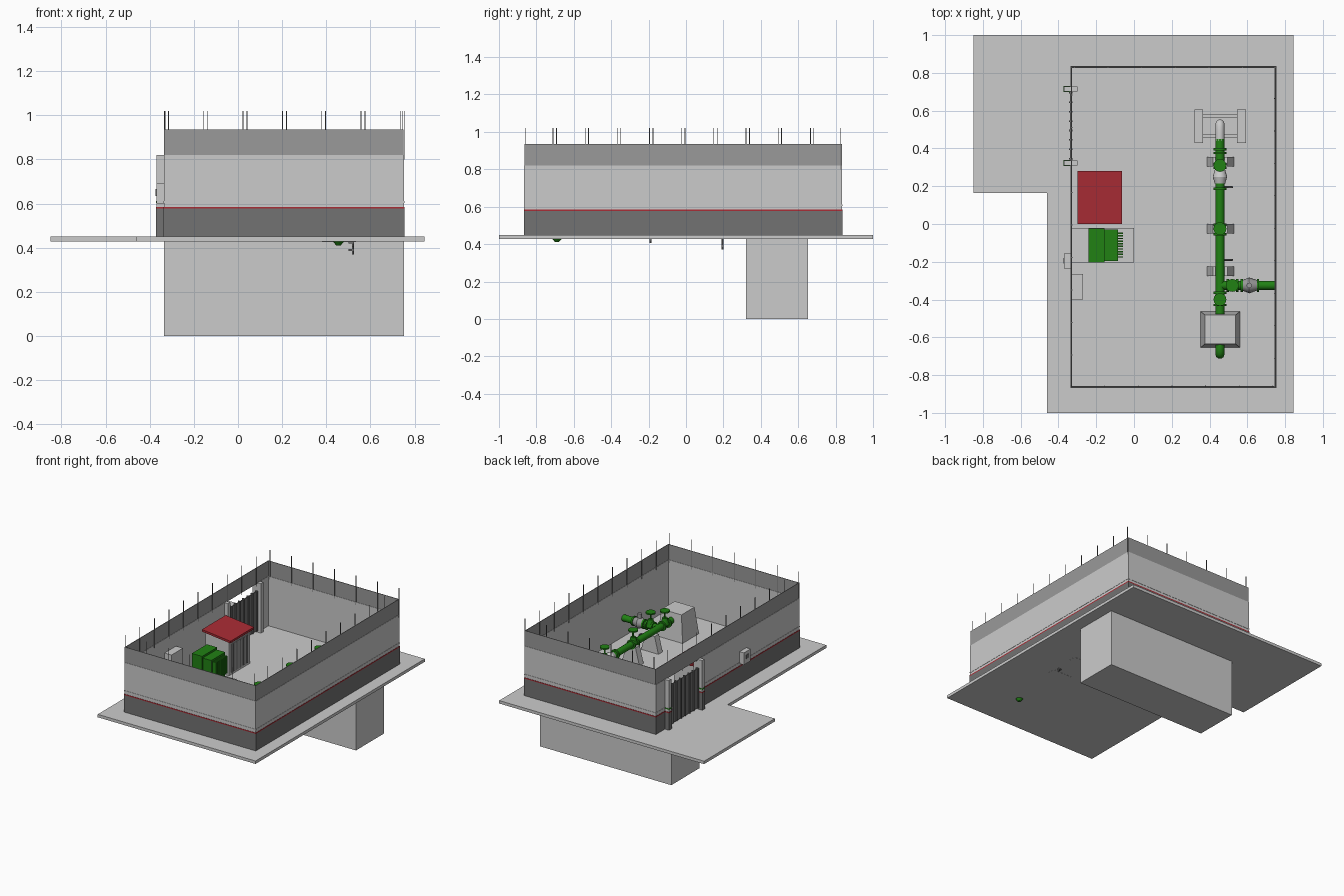
import bpy, bmesh, math
from mathutils import Vector, Matrix

cube = bpy.data.objects.get("Cube")
if cube:
    bpy.data.objects.remove(cube, do_unlink=True)


def material(name, r, g, b):
    m = bpy.data.materials.new(name)
    m.use_nodes = True
    m.diffuse_color = (r, g, b, 1)
    m.node_tree.nodes["Principled BSDF"].inputs["Base Color"].default_value = (r, g, b, 1)
    return m


LIGHT = material("light grey", 0.6, 0.6, 0.6)
MID = material("fence grey", 0.32, 0.32, 0.32)
DARK = material("dark grey", 0.17, 0.17, 0.17)
RED = material("red", 0.4, 0.025, 0.035)
GREEN = material("green", 0.015, 0.22, 0.007)


def finish(name, bm, mat, smooth=False):
    bmesh.ops.recalc_face_normals(bm, faces=bm.faces)
    me = bpy.data.meshes.new(name)
    bm.to_mesh(me)
    bm.free()
    me.materials.append(mat)
    ob = bpy.data.objects.new(name, me)
    bpy.context.collection.objects.link(ob)
    if smooth:
        bpy.ops.object.select_all(action='DESELECT')
        ob.select_set(True)
        bpy.context.view_layer.objects.active = ob
        bpy.ops.object.shade_smooth_by_angle()
    return ob


def add_box(bm, x0, x1, y0, y1, z0, z1):
    mid = Vector((x0 + x1, y0 + y1, z0 + z1)) / 2
    size = Matrix.Diagonal((x1 - x0, y1 - y0, z1 - z0, 1))
    return bmesh.ops.create_cube(bm, size=1, matrix=Matrix.Translation(mid) @ size)["verts"]


def boxes(name, mat, *dims):
    bm = bmesh.new()
    for d in dims:
        add_box(bm, *d)
    return finish(name, bm, mat)


def rods(name, mat, *parts, sides=16):
    """Each part is start, end, start radius, end radius."""
    bm = bmesh.new()
    for a, b, r0, r1 in parts:
        a, b = Vector(a), Vector(b)
        turn = (b - a).to_track_quat('Z', 'Y').to_matrix().to_4x4()
        bmesh.ops.create_cone(bm, cap_ends=True, segments=sides, radius1=r0, radius2=r1,
                              depth=(b - a).length, matrix=Matrix.Translation((a + b) / 2) @ turn)
    return finish(name, bm, mat, True)


def bent_pipe(name, mat, radius, *pts):
    cu = bpy.data.curves.new(name, 'CURVE')
    cu.dimensions = '3D'
    cu.bevel_depth, cu.bevel_resolution, cu.use_fill_caps = radius, 3, True
    sp = cu.splines.new('NURBS')
    sp.points.add(len(pts) - 1)
    for p, co in zip(sp.points, pts):
        p.co = (*co, 1)
    sp.use_endpoint_u, sp.order_u = True, 3
    cu.materials.append(mat)
    ob = bpy.data.objects.new(name, cu)
    bpy.context.collection.objects.link(ob)


# Ground slab and buried tank
F = 0.45
bm = bmesh.new()
outline = [(-0.46, -1), (0.845, -1), (0.845, 1), (-0.85, 1), (-0.85, 0.165), (-0.46, 0.165)]
face = bm.faces.new([bm.verts.new((x, y, 0.428)) for x, y in outline])
up = bmesh.ops.extrude_face_region(bm, geom=[face])["geom"]
bmesh.ops.translate(bm, verts=[v for v in up if isinstance(v, bmesh.types.BMVert)], vec=(0, 0, F - 0.428))
finish("ground_slab", bm, LIGHT)
boxes("buried_tank", LIGHT, (-0.335, 0.752, 0.32, 0.652, 0, 0.43))

# Perimeter walls, with an opening for the gate
X0, X1, Y0, Y1 = -0.335, 0.752, -0.865, 0.835
GATE = (0.32, 0.72)


def ring(name, mat, z0, z1, out, t, gap=True):
    x0, x1, y0, y1 = X0 - out, X1 + out, Y0 - out, Y1 + out
    spans = [(y0, GATE[0]), (GATE[1], y1)] if gap else [(y0, y1)]
    sides = [(x0, x0 + t, a, b, z0, z1) for a, b in spans]
    boxes(name, mat, (x0, x1, y0, y0 + t, z0, z1), (x0, x1, y1 - t, y1, z0, z1),
          (x1 - t, x1, y0, y1, z0, z1), *sides)


ring("wall", LIGHT, F, 0.82, 0, 0.008)
ring("wall_base_band", DARK, F, 0.577, 0.002, 0.003)
ring("wall_red_stripe", RED, 0.577, 0.585, 0.002, 0.003)
ring("wall_trim", LIGHT, 0.603, 0.611, 0.002, 0.003)
ring("upper_fence", MID, 0.815, 0.935, -0.002, 0.004, False)

# Thin fence posts
posts = []
for i in range(7):
    x = X0 + 0.002 + i * 0.178
    posts += [(x, Y0 + 0.008), (x + 0.018, Y1 - 0.008)]
for i in range(1, 10):
    y = Y0 + i * 0.172
    posts += [(X0 + 0.008, y), (X1 - 0.008, y - 0.018)]
boxes("fence_posts", DARK, *[(x - 0.002, x + 0.002, y - 0.002, y + 0.002, 0.8, 1.02) for x, y in posts])

# Gate with ribs and two pillars
for y, label in ((0.323, "front"), (0.715, "back")):
    a, b = y - 0.014, y + 0.014
    boxes("gate_pillar_" + label, LIGHT, (-0.37, -0.3, a, b, F, 0.82))
    for part, mat, z0, z1 in (("base", DARK, F, 0.577), ("red_stripe", RED, 0.577, 0.585),
                              ("green_stripe", GREEN, 0.603, 0.611)):
        boxes(f"pillar_{part}_{label}", mat, (-0.372, -0.335, a - 0.002, b + 0.002, z0, z1))
ribs = [(-0.345, -0.325, y - 0.004, y + 0.004, F + 0.01, 0.76) for y in [0.345 + i * 0.05 for i in range(8)]]
boxes("gate", DARK, (-0.338, -0.332, 0.335, 0.702, F + 0.01, 0.755), *ribs)

# Wall cabinets
boxes("inner_cabinet", LIGHT, (X0, -0.27, -0.4, -0.265, 0.57, 0.715))
boxes("outer_cabinet", LIGHT, (-0.37, X0, -0.235, -0.155, 0.6, 0.69))
boxes("outer_cabinet_window", DARK, (-0.373, -0.37, -0.21, -0.18, 0.635, 0.665))

# Hut with sloping roof and louvred door
boxes("hut", LIGHT, (-0.28, -0.085, 0.018, 0.262, F, 0.715))
boxes("hut_door", MID, (-0.086, -0.08, 0.04, 0.24, F + 0.015, 0.68))
boxes("hut_door_bars", DARK, *[(-0.08, -0.077, y, y + 0.012, F + 0.02, 0.675)
                               for y in [0.055 + i * 0.04 for i in range(5)]])
bm = bmesh.new()
for v in add_box(bm, -0.298, -0.063, 0, 0.28, 0.73, 0.746):
    v.co.z -= 0.11 * (v.co.x + 0.298)
finish("hut_roof", bm, RED)

# Transformer on a pad, with cooling fins
boxes("transformer_pad", LIGHT, (X0, 0, -0.203, -0.02, F, F + 0.012))
boxes("transformer", GREEN, (-0.24, -0.155, -0.203, -0.025, F + 0.012, 0.66),
      (-0.155, -0.085, -0.195, -0.03, F + 0.012, 0.645))
boxes("transformer_fins", GREEN, *[(-0.085, -0.057, y, y + 0.007, 0.5, 0.63)
                                   for y in [-0.178 + i * 0.014 for i in range(10)]])

# Main pipeline with flanges and side branch
PX, PZ, BY = 0.455, 0.59, -0.325
rods("main_pipe", GREEN, ((PX, -0.66, PZ), (PX, 0.45, PZ), 0.024, 0.024),
     *[((PX, y, PZ), (PX, y + 0.012, PZ), 0.035, 0.035)
       for y in (-0.435, -0.37, -0.06, -0.01, 0.18, 0.29, 0.31, 0.37, 0.39)])
rods("branch_pipe", GREEN, ((PX, BY, PZ), (X1 - 0.006, BY, PZ), 0.024, 0.024),
     *[((x, BY, PZ), (x + 0.012, BY, PZ), 0.035, 0.035) for x in (0.49, 0.54, 0.565, 0.65)])
rods("branch_valve", MID, ((0.575, BY, PZ), (0.61, BY, PZ), 0.028, 0.042),
     ((0.61, BY, PZ), (0.65, BY, PZ), 0.042, 0.028), ((0.61, BY, PZ), (0.61, BY, 0.66), 0.014, 0.014))
rods("main_valve", LIGHT, ((PX, 0.215, PZ), (PX, 0.25, PZ), 0.028, 0.038),
     ((PX, 0.25, PZ), (PX, 0.285, PZ), 0.038, 0.028))
bent_pipe("end_elbow", LIGHT, 0.024, (PX, 0.44, PZ), (PX, 0.53, PZ), (PX, 0.53, 0.56), (PX, 0.53, F))
bent_pipe("drop_elbow", GREEN, 0.024, (PX, -0.65, PZ), (PX, -0.69, PZ), (PX, -0.69, 0.55), (PX, -0.69, F))
rods("drop_nozzle", GREEN, ((PX, -0.69, 0.432), (PX, -0.69, 0.41), 0.028, 0.01))

# Valves with handwheels
for i, (x, y) in enumerate(((PX, -0.4), (0.52, BY), (PX, -0.025), (PX, 0.31))):
    rods(f"valve_{i}", GREEN, ((x, y, PZ), (x, y, 0.64), 0.03, 0.018),
         ((x, y, 0.64), (x, y, 0.69), 0.006, 0.006), ((x, y, 0.685), (x, y, 0.695), 0.034, 0.034))

# Pipe supports with sloping sides
bm = bmesh.new()
for y in (-0.25, -0.025, 0.33):
    for v in add_box(bm, 0.38, 0.535, y - 0.025, y + 0.025, 0.427, PZ - 0.015):
        if v.co.z > 0.5:
            v.co.x = PX + (v.co.x - PX) * 0.5
finish("pipe_supports", bm, LIGHT)

# Thin drains that pass through the slab
for y, z in ((-0.19, 0.405), (0.195, 0.37)):
    bent_pipe("drain_line", DARK, 0.005, (PX, y, PZ), (0.52, y, PZ), (0.52, y, 0.55), (0.52, y, z))
    boxes("drain_handle", DARK, (0.5, 0.525, y - 0.005, y + 0.005, z + 0.015, z + 0.025))

# Tapered housing around the pipe
bm = bmesh.new()
for v in add_box(bm, 0.352, 0.562, -0.655, -0.462, F, 0.65):
    if v.co.z > 0.5:
        v.co.x = PX + (v.co.x - PX) * 0.78
        v.co.y = -0.558 + (v.co.y + 0.558) * 0.8
finish("tapered_housing", bm, LIGHT)

# Base frame under the end elbow
boxes("end_frame", LIGHT, (0.32, 0.365, 0.43, 0.605, F, 0.5), (0.545, 0.592, 0.43, 0.605, F, 0.5),
      (0.365, 0.545, 0.455, 0.475, F, 0.49), (0.365, 0.545, 0.56, 0.58, F, 0.49))
